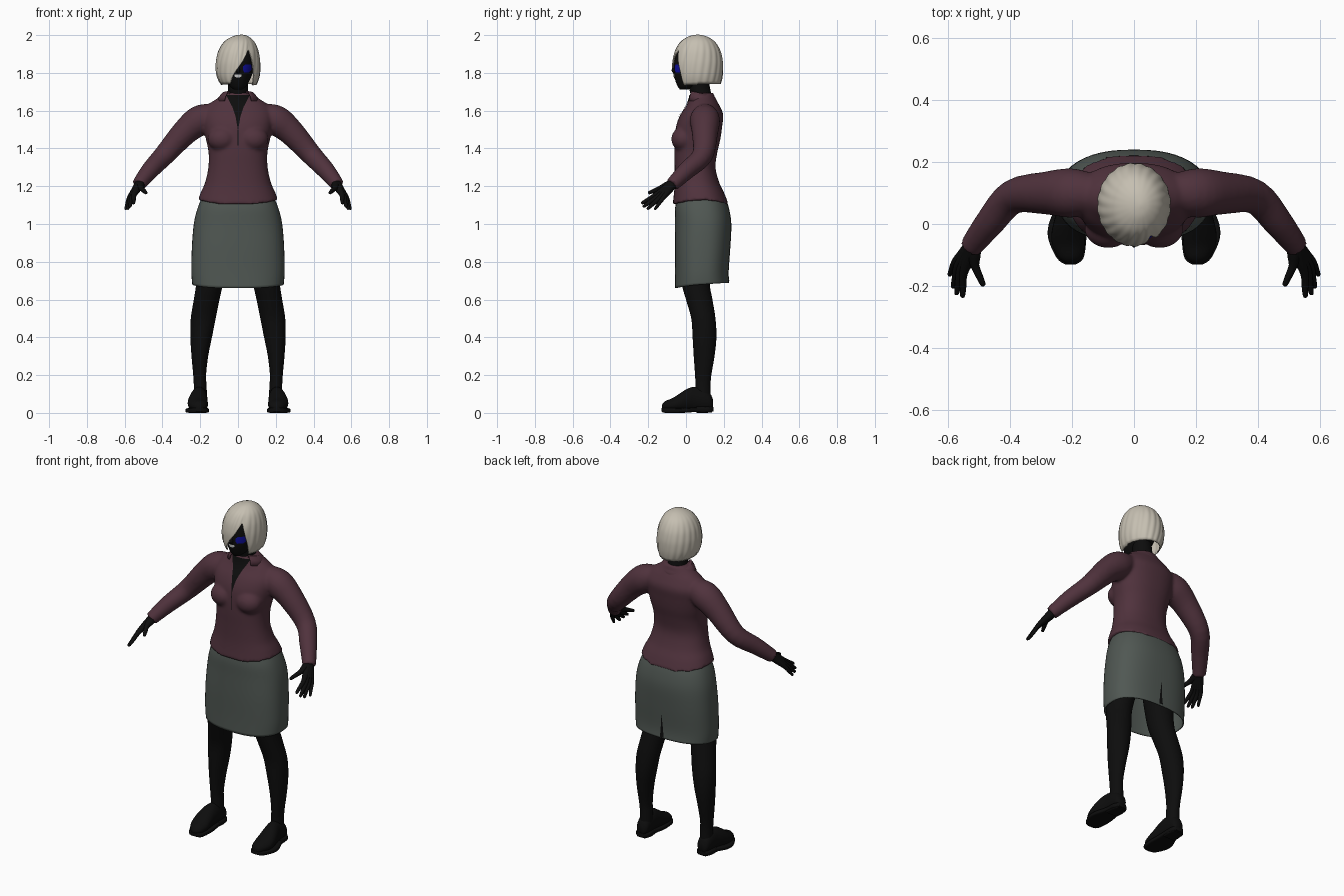
import bpy, bmesh, math
from mathutils import Vector
from mathutils.bvhtree import BVHTree

if "Cube" in bpy.data.objects:
    bpy.data.objects.remove(bpy.data.objects["Cube"])


def material(name, rgb):
    m = bpy.data.materials.new(name)
    m.diffuse_color = (*rgb, 1)
    m.use_nodes = True
    m.node_tree.nodes["Principled BSDF"].inputs["Base Color"].default_value = m.diffuse_color
    return m


BLACK = material("black", (0.004, 0.004, 0.004))
WINE = material("wine", (0.08, 0.032, 0.046))
GREY = material("grey_green", (0.08, 0.096, 0.086))
PALE = material("pale_blonde", (0.56, 0.52, 0.44))
BLUE = material("blue", (0.005, 0.005, 0.35))
LIGHT = material("light_grey", (0.6, 0.6, 0.6))


def spline(keys, n=4):
    """Smooth samples through the key tuples."""
    out = []
    for i in range(len(keys) - 1):
        a, b, c, d = (keys[max(0, min(len(keys) - 1, i + k))] for k in (-1, 0, 1, 2))
        for j in range(n):
            t = j / n
            out.append(tuple(0.5 * (2 * q + (r - p) * t + (2 * p - 5 * q + 4 * r - s) * t * t
                                    + (3 * q - p - 3 * r + s) * t ** 3)
                             for p, q, r, s in zip(a, b, c, d)))
    return out + [tuple(keys[-1])]


def skin_rings(bm, rings, cap=True, closed=True):
    vs = [[bm.verts.new(p) for p in ring] for ring in rings]
    n = len(vs[0])
    for a, b in zip(vs, vs[1:]):
        for i in range(n if closed else n - 1):
            j = (i + 1) % n
            bm.faces.new((a[i], a[j], b[j], b[i]))
    if cap:
        bm.faces.new(vs[0])
        bm.faces.new(vs[-1])


def power(v, p):
    return math.copysign(abs(v) ** (2 / p), v)


def loft(bm, keys, n=48, cap=True, axis="z"):
    """Keys: position, centre u, centre v, radius u, radius v, squareness, side lift, back lift."""
    full = [tuple(k) + (2, 0, 0)[len(k) - 5:] for k in keys]
    rings = []
    for z, cu, cv, ru, rv, p, hem, tilt in spline(full):
        ring = []
        for i in range(n):
            t = 2 * math.pi * i / n
            c, s = math.cos(t), math.sin(t)
            u, v = cu + ru * power(c, p), cv + rv * power(s, p)
            w = z + hem * c * c + tilt * (1 + s) / 2
            ring.append((u, v, w) if axis == "z" else (u, w, v))
        rings.append(ring)
    skin_rings(bm, rings, cap)


def tube(bm, keys, n=20, steps=4):
    """Keys: x, y, z, radius."""
    pts = spline(keys, steps)
    rings = []
    for i, p in enumerate(pts):
        d = Vector(pts[min(i + 1, len(pts) - 1)][:3]) - Vector(pts[max(i - 1, 0)][:3])
        d.normalize()
        u = d.cross(Vector((0, 1, 0.3))).normalized()
        v = d.cross(u)
        rings.append([Vector(p[:3]) + p[3] * (u * math.cos(a) + v * math.sin(a))
                      for a in (2 * math.pi * k / n for k in range(n))])
    skin_rings(bm, rings)


def ball(bm, centre, size):
    made = bmesh.ops.create_uvsphere(bm, u_segments=24, v_segments=14, radius=1)["verts"]
    for v in made:
        v.co = Vector(centre) + Vector([a * b for a, b in zip(v.co, size)])


def finish(bm, name, mat, mirror=False, thick=0, fix=True):
    if fix:
        bmesh.ops.recalc_face_normals(bm, faces=bm.faces[:])
    me = bpy.data.meshes.new(name)
    bm.to_mesh(me)
    bm.free()
    me.materials.append(mat)
    ob = bpy.data.objects.new(name, me)
    bpy.context.collection.objects.link(ob)
    bpy.ops.object.select_all(action="DESELECT")
    ob.select_set(True)
    bpy.context.view_layer.objects.active = ob
    bpy.ops.object.shade_smooth_by_angle(angle=math.radians(50))
    if mirror:
        ob.modifiers.new("mirror", "MIRROR").use_clip = False
    if thick:
        s = ob.modifiers.new("thickness", "SOLIDIFY")
        s.thickness, s.offset = thick, 0
    return ob


def plate(name, target, rows, mat, side=-1, cols=8):
    """Thin sheet laid on the target; rows are z, left x, right x."""
    dg = bpy.context.evaluated_depsgraph_get()
    tree = BVHTree.FromObject(target, dg)
    bm = bmesh.new()
    grid, y = [], 0.03 * side
    fine = []
    for a, b in zip(rows, rows[1:]):
        fine += [[p + (q - p) * k / 8 for p, q in zip(a, b)] for k in range(8)]
    for z, x0, x1 in fine + [rows[-1]]:
        line = []
        for k in range(cols + 1):
            x = x0 + (x1 - x0) * k / cols
            hit = tree.ray_cast(Vector((x, 2 * side, z)), Vector((0, -side, 0)))[0]
            y = hit.y if hit else y
            line.append((x, y + 0.004 * side, z))
        grid.append(line if side < 0 else line[::-1])
    skin_rings(bm, grid, cap=False, closed=False)
    bmesh.ops.remove_doubles(bm, verts=bm.verts[:], dist=1e-5)
    return finish(bm, name, mat, fix=False)


# Blouse: torso, bust and sleeves fused into one smooth skin
bm = bmesh.new()
loft(bm, [(1.10, 0, .078, .212, .149, 2.3, .028), (1.16, 0, .07, .196, .134, 2.3, .01),
          (1.22, 0, .058, .174, .118, 2.3), (1.30, 0, .048, .157, .108, 2.3),
          (1.38, 0, .052, .156, .114, 2.3), (1.45, 0, .061, .17, .121, 2.3),
          (1.52, 0, .07, .182, .122, 2.3), (1.58, 0, .084, .187, .113, 2.2),
          (1.63, 0, .09, .16, .086), (1.665, 0, .087, .11, .069), (1.695, 0, .083, .072, .062)])
for s in (1, -1):
    ball(bm, (.083 * s, -.012, 1.45), (.078, .066, .066))
    tube(bm, [(.12 * s, .1, 1.58, .06), (.20 * s, .1, 1.55, .08), (.28 * s, .1, 1.487, .07),
              (.39 * s, .088, 1.365, .056), (.465 * s, .005, 1.285, .048),
              (.527 * s, -.075, 1.207, .037)])
blouse = finish(bm, "blouse", WINE)
r = blouse.modifiers.new("fuse", "REMESH")
r.mode, r.voxel_size, r.use_smooth_shade = "VOXEL", 0.009, True
sm = blouse.modifiers.new("soften", "SMOOTH")
sm.factor, sm.iterations = 0.5, 5

# Open folded collar
bm = bmesh.new()
arc = [math.radians(-50 + 280 * i / 40) for i in range(41)]
skin_rings(bm, [[(rx * math.cos(a), cy + ry * math.sin(a), z - tilt * math.sin(a)) for a in arc]
                for z, cy, rx, ry, tilt in ((1.645, .083, .112, .084, .01), (1.672, .081, .098, .076, .012),
                                            (1.69, .08, .082, .067, .014), (1.69, .08, .068, .06, .014),
                                            (1.65, .08, .066, .058, .01))],
           cap=False, closed=False)
finish(bm, "collar", WINE, thick=.006)

# Skirt, open below
bm = bmesh.new()
loft(bm, [(1.14, 0, .08, .188, .126, 2.3), (1.08, 0, .085, .212, .14, 2.4),
          (1.0, 0, .091, .231, .146, 2.4), (.88, 0, .088, .241, .144, 2.5),
          (.75, 0, .084, .244, .139, 2.5), (.66, 0, .085, .239, .141, 2.5, .006, .028)], cap=False)
skirt = finish(bm, "skirt", GREY, thick=.006)

# Legs
bm = bmesh.new()
loft(bm, [(.86, .12, .06, .085, .085), (.70, .147, .05, .072, .075), (.60, .166, .07, .068, .07),
          (.50, .184, .092, .066, .064), (.40, .195, .098, .057, .063), (.30, .202, .096, .044, .055),
          (.20, .203, .091, .034, .043), (.14, .2, .09, .034, .04), (.06, .2, .09, .036, .042)], n=32)
finish(bm, "legs", BLACK, mirror=True)

# Shoes: upper, sole and heel
bm = bmesh.new()
loft(bm, [(-.128, .205, .03, .012, .012), (-.11, .206, .036, .036, .026), (-.07, .211, .043, .052, .036),
          (-.03, .213, .055, .053, .05), (.01, .21, .067, .048, .062), (.05, .205, .072, .043, .066),
          (.1, .203, .067, .04, .06), (.13, .202, .056, .034, .044), (.143, .202, .045, .018, .024)],
     n=28, axis="y")
loft(bm, [(-.13, .205, .017, .018, .01, 5), (-.11, .206, .0135, .043, .0135, 5),
          (-.05, .215, .0125, .061, .0125, 5), (0, .215, .0135, .06, .0125, 5),
          (.06, .206, .018, .046, .0125, 5), (.12, .203, .018, .043, .014, 5),
          (.145, .202, .02, .025, .012, 5)], n=28, axis="y")
loft(bm, [(.055, .205, .017, .041, .017, 6), (.1, .203, .017, .041, .017, 6),
          (.137, .202, .018, .03, .016, 6)], n=24, axis="y")
finish(bm, "shoes", BLACK, mirror=True)

# Hands: each finger runs from the wrist through its knuckle to its tip
bm = bmesh.new()
wrist = Vector((.52, -.066, 1.214))
for knuckle, tip, w in (((.577, -.122, 1.137), (.596, -.166, 1.076), .9),
                        ((.569, -.137, 1.14), (.584, -.206, 1.078), 1),
                        ((.56, -.15, 1.146), (.573, -.228, 1.09), 1),
                        ((.55, -.16, 1.154), (.553, -.237, 1.108), 1),
                        ((.513, -.135, 1.19), (.485, -.2, 1.163), 1.05)):
    k, t = Vector(knuckle), Vector(tip)
    tube(bm, [(*wrist, .026), (*wrist.lerp(k, .5), .021 * w), (*k, .0135 * w),
              (*k.lerp(t, .6), .0105 * w), (*k.lerp(t, .93), .008 * w), (*t, .003)], n=12, steps=3)
finish(bm, "hands", BLACK, mirror=True)

# Head, nose and neck
bm = bmesh.new()
loft(bm, [(1.712, 0, -.01, .022, .022), (1.73, 0, .005, .044, .05), (1.77, 0, .028, .066, .087),
          (1.82, 0, .042, .083, .105), (1.87, 0, .052, .09, .113), (1.92, 0, .057, .082, .104),
          (1.96, 0, .06, .045, .06)], n=40)
loft(bm, [(1.60, 0, .085, .06, .058), (1.68, 0, .08, .056, .056), (1.72, 0, .072, .053, .055),
          (1.80, 0, .06, .055, .055)], n=32)
ball(bm, (0, -.058, 1.813), (.011, .018, .016))
head = finish(bm, "head_and_neck", BLACK)

# Hair: bob with a swept fringe and an opening over the face
shape = spline([(2.0, .01), (1.992, .32), (1.965, .66), (1.92, .88), (1.87, .98), (1.83, 1.0),
                (1.79, .97), (1.755, .87), (1.73, .74)], 6)


def hair_width(z):
    for (za, sa), (zb, sb) in zip(shape, shape[1:]):
        if zb <= z <= za:
            return sa + (sb - sa) * (za - z) / (za - zb)
    return shape[-1][1]


def hair_edge(a):
    x, front = math.cos(a) * .117, math.sin(a) < 0
    if not front:
        return 1.742
    edge = [(-.12, 1.738), (-.055, 1.742), (-.018, 1.80), (.025, 1.86), (.06, 1.925),
            (.072, 1.87), (.084, 1.80), (.092, 1.735), (.12, 1.738)]
    for (xa, za), (xb, zb) in zip(edge, edge[1:]):
        if xa <= x <= xb:
            return za + (zb - za) * (x - xa) / (xb - xa)
    return 1.738


bm = bmesh.new()
N, M = 160, 26
rings = []
for j in range(M + 1):
    ring = []
    for i in range(N):
        a = 2 * math.pi * i / N
        f = (j / M) ** 1.6
        z = 1.9995 + (hair_edge(a) - 1.9995) * f
        s = hair_width(z)
        sy = s if z > 1.83 else 1 - (1 - s) * .5
        lock = 1 + .012 * min(1, 3 * f) * math.cos(20 * a + 6 * f)
        ring.append((.02 * (1 - s) + .115 * s * lock * math.cos(a),
                     .062 + .131 * sy * lock * math.sin(a), z))
    rings.append(ring)
skin_rings(bm, rings, cap=False)
bm.faces.new([v for v in bm.verts][:N])
finish(bm, "hair", PALE, thick=.006)

# Painted details
plate("neckline", blouse, [(1.495, 0, 0), (1.57, -.013, .013), (1.62, -.03, .03), (1.682, -.062, .062)], BLACK)
plate("placket_line", blouse, [(1.40, -.0012, .0012), (1.50, -.002, .002)], BLACK, cols=2)
plate("skirt_slit", skirt, [(.695, -.012, .012), (.83, -.001, .001)], BLACK, side=1, cols=2)
plate("eye", head, [(1.803, .033, .058), (1.815, .027, .07), (1.835, .027, .072), (1.845, .04, .068)], BLUE)
plate("mouth", head, [(1.776, -.01, .01), (1.783, -.02, .02), (1.792, -.018, .018)], LIGHT)
